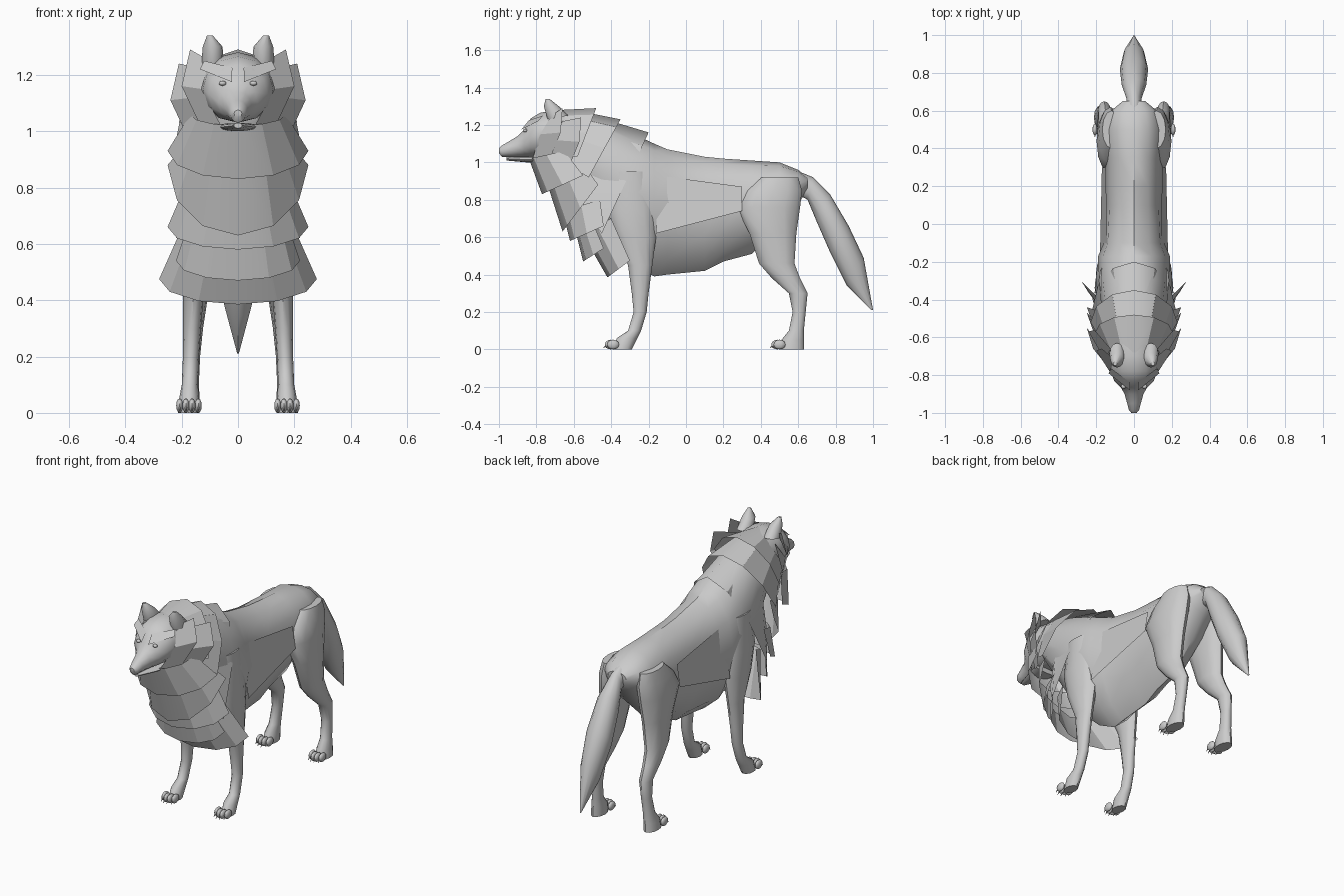
import bpy
import bmesh
import math
from mathutils import Vector

default_cube = bpy.data.objects.get("Cube")
if default_cube:
    bpy.data.objects.remove(default_cube, do_unlink=True)

shade = .6
grey = bpy.data.materials.new("plain grey")
grey.use_nodes = True
grey.diffuse_color = (shade, shade, shade, 1)
grey.node_tree.nodes["Principled BSDF"].inputs["Base Color"].default_value = grey.diffuse_color


def finish(name, mesh_data, mirrored, angle):
    """Turn a bmesh into a shaded object, mirrored across x if asked."""
    mesh = bpy.data.meshes.new(name)
    mesh_data.to_mesh(mesh)
    mesh_data.free()
    mesh.materials.append(grey)
    part = bpy.data.objects.new(name, mesh)
    bpy.context.collection.objects.link(part)
    bpy.ops.object.select_all(action='DESELECT')
    part.select_set(True)
    bpy.context.view_layer.objects.active = part
    bpy.ops.object.shade_smooth_by_angle(angle=math.radians(angle))
    if mirrored:
        part.modifiers.new("mirror", 'MIRROR')


def loft(name, rows, mirrored=False, keel=1, sides=12):
    """Skin oval rings; a row is start y, start z, end y, end z, half width, centre x."""
    bm = bmesh.new()
    rings = []
    for start_y, start_z, end_y, end_z, width, centre in rows:
        ring = []
        for i in range(sides):
            turn = math.tau * i / sides
            along = (.5 - .5 * math.cos(turn)) ** keel
            ring.append(bm.verts.new((centre + width * math.sin(turn),
                                      start_y + (end_y - start_y) * along,
                                      start_z + (end_z - start_z) * along)))
        rings.append(ring)
    for lower, upper in zip(rings, rings[1:]):
        for i in range(sides):
            j = (i + 1) % sides
            bm.faces.new((lower[i], lower[j], upper[j], upper[i]))
    bm.faces.new(rings[0])
    bm.faces.new(rings[-1])
    bmesh.ops.recalc_face_normals(bm, faces=bm.faces)
    finish(name, bm, mirrored, angle=40)


def upright(rows):
    """Upright rings from rows of y, low z, high z, half width."""
    return [(y, low, y, high, width, 0) for y, low, high, width in rows]


def leg(name, lean, rows):
    """Each row is height, front y, back y; legs lean inward and thicken with depth."""
    rings = []
    for height, front, back in rows:
        width = .018 + .15 * (back - front)
        rings.append((front, height, back, height, width, .175 - lean * height))
    loft(name, rings, mirrored=True)


def sheet(name, root, tip):
    """Fur sheet between a root edge and a tip edge, mirrored, facing outward."""
    bm = bmesh.new()
    roots = [bm.verts.new(point) for point in root]
    tips = [bm.verts.new(point) for point in tip]
    for i in range(len(root) - 1):
        bm.faces.new((roots[i], tips[i], tips[i + 1], roots[i + 1]))
    bm.normal_update()
    core = Vector((0, -.3, .9))
    if sum(f.normal.dot(f.calc_center_median() - core) for f in bm.faces) < 0:
        bmesh.ops.reverse_faces(bm, faces=bm.faces)
    finish(name, bm, mirrored=True, angle=20)


def arc(centre_y, centre_z, end_y, end_z, width, steps=3):
    """Quarter ellipse from the middle line round to the flank."""
    points = []
    for i in range(steps + 1):
        turn = math.pi / 2 * i / steps
        bend = 1 - math.cos(turn)
        points.append((width * math.sin(turn), centre_y + (end_y - centre_y) * bend,
                       centre_z + (end_z - centre_z) * bend))
    return points


def fringe(name, root, tip):
    """Curved layer of fur between two arcs."""
    sheet(name, arc(*root), arc(*tip))


def blob(name, centre, size, mirrored=True):
    bm = bmesh.new()
    bmesh.ops.create_uvsphere(bm, u_segments=10, v_segments=6, radius=1)
    bmesh.ops.scale(bm, vec=size, verts=bm.verts)
    bmesh.ops.translate(bm, vec=centre, verts=bm.verts)
    finish(name, bm, mirrored, angle=60)


# Torso from throat to rump, with a narrow keel
loft("torso", upright([
    (-.7, 1, 1.27, .12), (-.45, .6, 1.22, .17), (-.3, .46, 1.16, .19), (-.17, .39, 1.1, .19),
    (-.1, .4, 1.07, .16), (.1, .42, 1.03, .15), (.2, .47, 1.02, .15), (.35, .51, 1.01, .15),
    (.5, .65, 1, .15), (.6, .78, .96, .12), (.65, .85, .92, .06)]), keel=.8)
sheet("flank_fold", [(.14, -.15, .93), (.15, .3, .87)], [(.18, -.16, .62), (.17, .3, .74)])

# Tail
loft("tail", [(.58, .84, .56, .97, .04, 0), (.65, .8, .68, .92, .04, 0), (.7, .68, .77, .83, .065, 0),
              (.77, .52, .87, .66, .075, 0), (.86, .34, .95, .49, .055, 0), (.99, .21, 1, .21, .003, 0)])

# Legs
leg("front_leg", .04, [(.95, -.4, -.2), (.75, -.42, -.16), (.6, -.38, -.16), (.45, -.31, -.18),
                       (.3, -.29, -.2), (.2, -.28, -.21), (.1, -.31, -.24), (.06, -.37, -.26),
                       (0, -.39, -.29)])
leg("hind_leg", .06, [(.92, .4, .6), (.85, .32, .62), (.76, .27, .61), (.62, .34, .59), (.46, .39, .58),
                      (.38, .46, .61), (.3, .55, .65), (.2, .57, .64), (.1, .55, .63), (.05, .51, .63),
                      (0, .5, .63)])

# Toes and claws, the middle pair reaching further
for label, front in (("front", -.39), ("hind", .5)):
    for i in range(4):
        x = .174 + (i - 1.5) * .022
        reach = front - (.012 if i in (1, 2) else 0)
        blob(label + "_toe", (x, reach, .026), (.013, .032, .026))
        root, point = reach - .02, reach - .04
        loft(label + "_claw", [(root, .02, root, .034, .005, x), (point, .006, point, .009, .001, x)],
             mirrored=True)

# Head: skull with upper muzzle, then the lower jaw and features
mouth = 1.03
loft("head", upright([
    (-.6, mouth, 1.27, .11), (-.7, mouth, 1.28, .135), (-.78, mouth, 1.265, .125),
    (-.83, mouth, 1.235, .105), (-.865, mouth, 1.175, .07), (-.9, mouth, 1.14, .05),
    (-.95, mouth, 1.11, .036), (-.985, mouth, 1.09, .027), (-1, 1.05, 1.075, .014)]))
loft("lower_jaw", upright([(-.76, 1, mouth, .08), (-.85, 1, mouth, .055), (-.96, 1.01, mouth, .015)]))
blob("nose", (0, -.98, 1.07), (.018, .017, .016), mirrored=False)
blob("eye", (.055, -.86, 1.17), (.014, .012, .009))
sheet("brow", [(.02, -.84, 1.225), (.12, -.765, 1.25)], [(.022, -.88, 1.175), (.135, -.79, 1.22)])
loft("ear", [(-.74, 1.23, -.63, 1.25, .04, .09), (-.76, 1.3, -.68, 1.3, .035, .09),
             (-.75, 1.34, -.73, 1.34, .01, .1)], mirrored=True)

# Cheek ruff: the outer fan repeats the inner one further back
for label, shift in (("inner", Vector()), ("outer", Vector((.04, .1, -.05)))):
    root = [Vector(p) for p in ((.1, -.72, 1.25), (.13, -.78, 1.15), (.06, -.82, 1.02))]
    tip = [Vector(p) for p in ((.17, -.66, 1.29), (.2, -.67, 1.16), (.12, -.74, .99))]
    sheet(label + "_cheek_ruff", [p + shift * .6 for p in root], [p + shift for p in tip])

# Mane collars over the neck and shoulders
fringe("crown_collar", root=(-.68, 1.28, -.74, 1.05, .12), tip=(-.48, 1.29, -.58, 1.03, .21))
fringe("middle_collar", root=(-.6, 1.28, -.66, 1, .15), tip=(-.35, 1.23, -.52, .92, .23))
fringe("shoulder_collar", root=(-.5, 1.25, -.55, .75, .15), tip=(-.2, 1.16, -.45, .62, .22))

# Chest fur, overlapping bibs from throat to breast
fringe("throat_bib", root=(-.84, 1.02, -.65, 1.06, .17), tip=(-.77, .83, -.55, .93, .25))
fringe("upper_chest_bib", root=(-.74, .88, -.52, .95, .19), tip=(-.66, .63, -.47, .88, .25))
fringe("middle_chest_bib", root=(-.66, .74, -.46, .8, .19), tip=(-.62, .58, -.44, .66, .25))
fringe("lower_chest_bib", root=(-.59, .63, -.49, .66, .18), tip=(-.55, .47, -.44, .54, .22))
fringe("breast_bib", root=(-.56, .63, -.4, .7, .18), tip=(-.42, .385, -.3, .475, .28))
